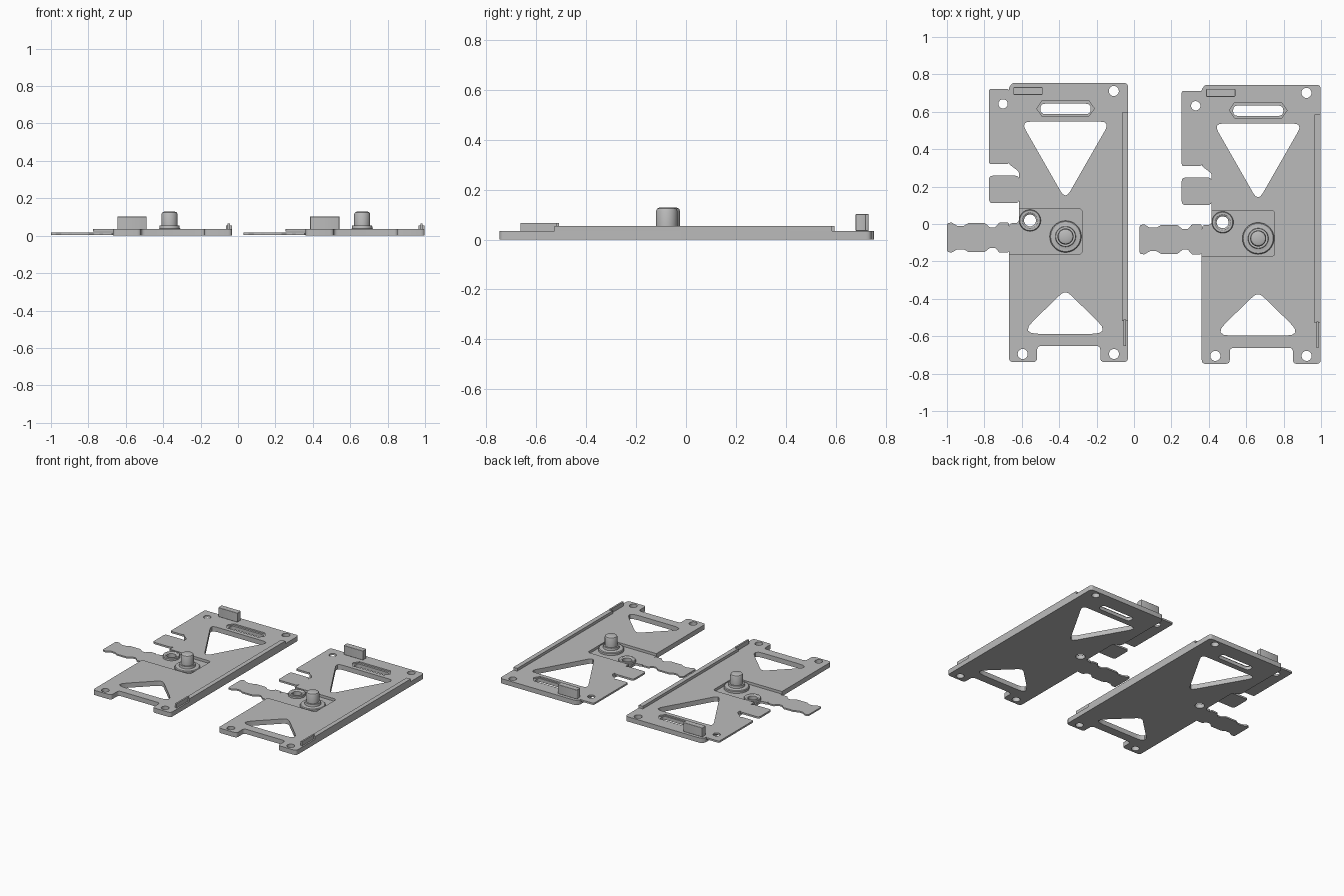
import bpy, bmesh, math
from mathutils import Vector

if "Cube" in bpy.data.objects:
    bpy.data.objects.remove(bpy.data.objects["Cube"])

OFFSET = Vector((1.03, -0.01, 0))      # second plate relative to the first
grey = bpy.data.materials.new("plain grey")
grey.diffuse_color = (0.5, 0.5, 0.5, 1)
grey.use_nodes = True
grey.node_tree.nodes["Principled BSDF"].inputs["Base Color"].default_value = grey.diffuse_color
parts = []


def finish(name, bm):
    bmesh.ops.recalc_face_normals(bm, faces=bm.faces)
    me = bpy.data.meshes.new(name)
    bm.to_mesh(me)
    bm.free()
    me.materials.append(grey)
    ob = bpy.data.objects.new(name, me)
    bpy.context.collection.objects.link(ob)
    parts.append(ob)
    return ob


def rounded(pts, r, n=4):
    """Round every corner of a closed outline."""
    out = []
    for i, p in enumerate(pts):
        p = Vector(p)
        a, b = Vector(pts[i - 1]) - p, Vector(pts[(i + 1) % len(pts)]) - p
        half = a.angle(b) / 2
        d = min(r / math.tan(half), a.length * 0.45, b.length * 0.45) if half < 1.55 else 0
        if d < 1e-4:
            out.append(p)
            continue
        s, e = p + a.normalized() * d, p + b.normalized() * d
        for k in range(n + 1):
            t = k / n
            out.append(s * (1 - t) ** 2 + p * 2 * t * (1 - t) + e * t * t)
    return out


def circle(x, y, r, n=24):
    return [Vector((x + r * math.cos(k * math.tau / n), y + r * math.sin(k * math.tau / n)))
            for k in range(n)]


def rect(x0, x1, y0, y1):
    return [(x0, y0), (x1, y0), (x1, y1), (x0, y1)]


def slab(name, loops, z0, z1):
    """Extrude an outline (first loop) with holes (other loops)."""
    bm = bmesh.new()
    edges = []
    for loop in loops:
        vs = [bm.verts.new((p[0], p[1], z0)) for p in loop]
        edges += [bm.edges.new((vs[i - 1], vs[i])) for i in range(len(vs))]
    bmesh.ops.triangle_fill(bm, use_beauty=True, edges=edges, normal=(0, 0, 1))
    ext = bmesh.ops.extrude_face_region(bm, geom=bm.faces[:])["geom"]
    bmesh.ops.translate(bm, vec=(0, 0, z1 - z0),
                        verts=[g for g in ext if isinstance(g, bmesh.types.BMVert)])
    return finish(name, bm)


def lathe(name, x, y, profile, closed=False, n=32):
    bm = bmesh.new()
    vs = [bm.verts.new((x + r, y, z)) for r, z in profile]
    es = [bm.edges.new((vs[i], vs[i + 1])) for i in range(len(vs) - 1)]
    if closed:
        es.append(bm.edges.new((vs[-1], vs[0])))
    bmesh.ops.spin(bm, geom=vs + es, cent=(x, y, 0), axis=(0, 0, 1),
                   angle=math.tau, steps=n)
    bmesh.ops.remove_doubles(bm, verts=bm.verts, dist=1e-5)
    return finish(name, bm)


def carve(ob, cutter):
    """Cut a pocket, then discard the cutter."""
    m = ob.modifiers.new("pocket", 'BOOLEAN')
    m.operation, m.object, m.solver = 'DIFFERENCE', cutter, 'EXACT'
    dg = bpy.context.evaluated_depsgraph_get()
    ob_eval = bpy.data.meshes.new_from_object(ob.evaluated_get(dg))
    ob.modifiers.clear()
    ob.data = ob_eval
    parts.remove(cutter)
    bpy.data.objects.remove(cutter)


# base plate outline, clockwise from the top right
outline = rounded([
    (-0.032, 0.754), (-0.032, -0.738), (-0.18, -0.738), (-0.18, -0.652),
    (-0.518, -0.652), (-0.518, -0.738), (-0.668, -0.738), (-0.668, -0.163),
    (-0.668, 0.005), (-0.615, 0.005), (-0.615, 0.28), (-0.668, 0.32),
    (-0.668, 0.73), (-0.65, 0.754)], 0.022)
upper_triangle = rounded([(-0.605, 0.547), (-0.128, 0.547), (-0.367, 0.13)], 0.03)
lower_triangle = rounded([(-0.61, -0.587), (-0.125, -0.587), (-0.367, -0.352)], 0.04)
slot = rounded(rect(-0.5, -0.232, 0.588, 0.643), 0.027)
holes = [circle(-0.108, 0.711, 0.027), circle(-0.595, -0.695, 0.027),
         circle(-0.107, -0.695, 0.027), circle(-0.556, 0.019, 0.032)]
plate = slab("base_plate", [outline, upper_triangle, lower_triangle, slot] + holes, 0, 0.035)

# pocket around the posts and shallow hexagonal recess around the slot
carve(plate, slab("pocket_cutter", [rounded(rect(-0.72, -0.278, -0.163, 0.082), 0.02)], 0.016, 0.08))
hexagon = [(-0.52, 0.617), (-0.493, 0.578), (-0.24, 0.578),
           (-0.212, 0.617), (-0.24, 0.658), (-0.493, 0.658)]
carve(plate, slab("recess_cutter", [hexagon], 0.025, 0.08))

# thin side wing and tab
slab("side_wing", [rounded([(-0.668, 0.722), (-0.668, 0.32), (-0.775, 0.32), (-0.775, 0.722)], 0.012),
                   circle(-0.7, 0.642, 0.025)], 0.022, 0.035)
slab("side_tab", [rounded([(-0.615, 0.258), (-0.615, 0.112), (-0.775, 0.112), (-0.775, 0.258)], 0.02)],
     0.022, 0.035)

# notched arm sticking out to the side
top_edge = [(-0.668, 0.008), (-0.72, 0.008), (-0.742, -0.018), (-0.77, -0.018), (-0.798, 0.005),
            (-0.885, 0.005), (-0.91, -0.01), (-0.945, -0.01), (-0.975, 0.008), (-1.0, 0.004)]
bottom_edge = [(x, -0.145 - y) for x, y in reversed(top_edge)]
slab("notched_arm", [rounded(top_edge + bottom_edge, 0.012, 3)], 0.005, 0.016)

# large stepped post
lathe("post", -0.366, -0.067, [
    (0, 0.016), (0.085, 0.016), (0.085, 0.03), (0.08, 0.035), (0.064, 0.035), (0.055, 0.038),
    (0.053, 0.055), (0.043, 0.055), (0.043, 0.115), (0.039, 0.124), (0.03, 0.128), (0, 0.128)])
# small collar round the through hole
lathe("collar", -0.556, 0.019, [
    (0.032, 0.014), (0.058, 0.014), (0.058, 0.03), (0.054, 0.035), (0.042, 0.035), (0.032, 0.028)],
    closed=True)

# upright block with softened edges
block = slab("stop_block", [rounded(rect(-0.645, -0.488, 0.69, 0.732), 0.006, 2)], 0.035, 0.102)
bev = block.modifiers.new("soft edges", 'BEVEL')
bev.width, bev.segments, bev.limit_method = 0.006, 2, 'ANGLE'

# rail along the right edge, with a thin fin at its front end
slab("edge_rail", [rect(-0.065, -0.032, -0.518, 0.596)], 0.035, 0.055)
slab("rail_fin", [rect(-0.055, -0.043, -0.653, -0.51)], 0.035, 0.066)

# smooth round surfaces, then repeat the whole plate
bpy.ops.object.select_all(action='DESELECT')
for ob in parts:
    ob.select_set(True)
bpy.context.view_layer.objects.active = plate
bpy.ops.object.shade_smooth_by_angle(angle=math.radians(30))
for ob in parts:
    twin = ob.copy()
    twin.name = "second_" + ob.name
    twin.location = OFFSET
    bpy.context.collection.objects.link(twin)
